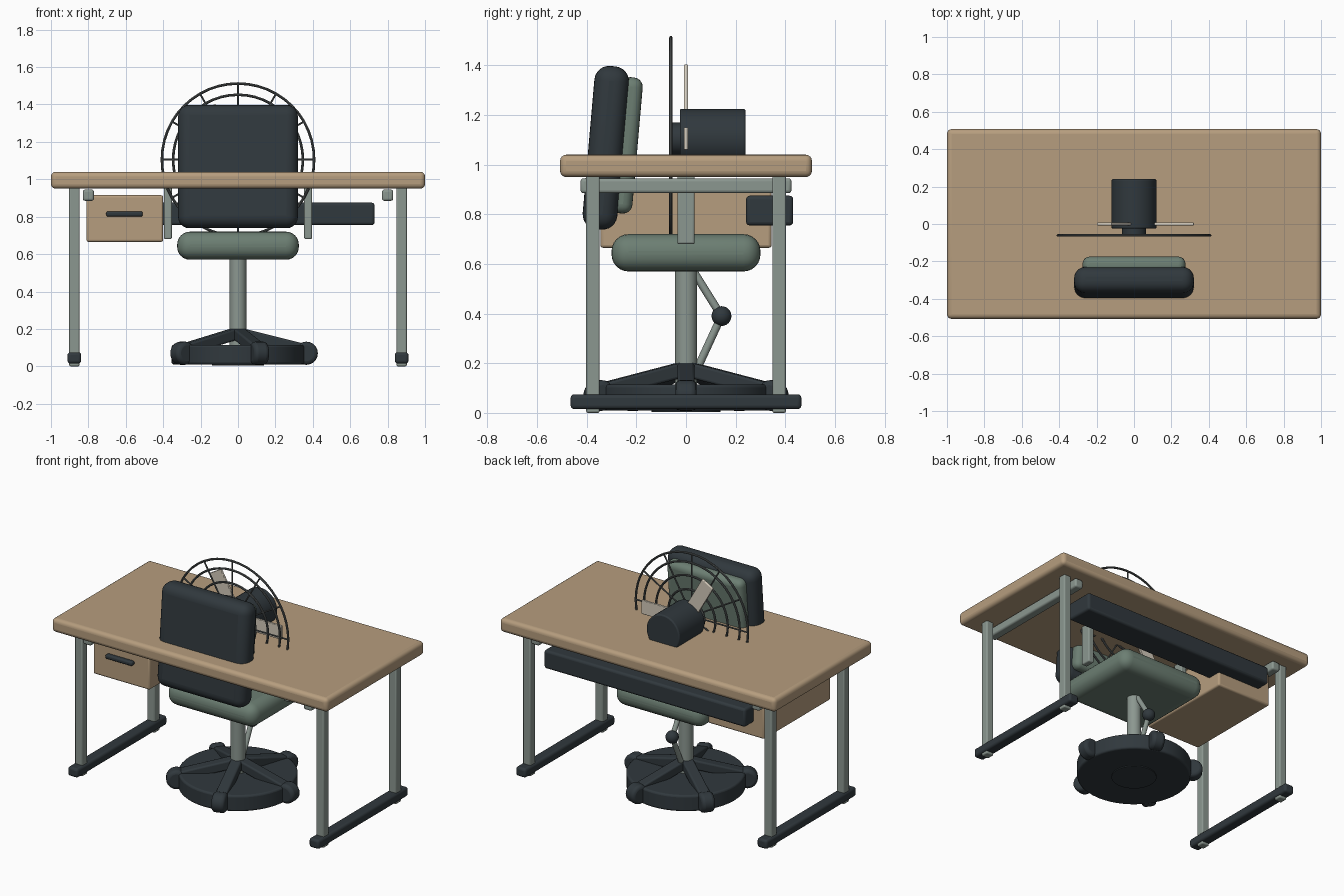
import bpy
from math import radians, pi, cos, sin
from mathutils import Vector

if "Cube" in bpy.data.objects:
    bpy.data.objects.remove(bpy.data.objects["Cube"])


def material(name, rgb):
    m = bpy.data.materials.new(name)
    m.diffuse_color = (*rgb, 1)
    m.use_nodes = True
    m.node_tree.nodes["Principled BSDF"].inputs["Base Color"].default_value = m.diffuse_color
    return m


WOOD = material("wood", (0.47, 0.34, 0.21))
DARK = material("charcoal", (0.03, 0.04, 0.047))
GREEN = material("green_fabric", (0.15, 0.21, 0.17))
METAL = material("grey_metal", (0.26, 0.31, 0.28))
WIRE = material("dark_wire", (0.09, 0.1, 0.1))
IVORY = material("ivory", (0.66, 0.6, 0.5))


def finish(name, mat, bevel=0, segments=3):
    ob = bpy.context.object
    ob.name = name
    ob.data.materials.append(mat)
    bpy.ops.object.transform_apply(location=False, rotation=False, scale=True)
    if bevel:
        mod = ob.modifiers.new("bevel", "BEVEL")
        mod.width, mod.segments = bevel, segments
        mod.limit_method = "ANGLE"
    bpy.ops.object.shade_smooth_by_angle(angle=radians(35))
    return ob


def box(name, mat, loc, size, bevel=0.008, rot=(0, 0, 0), segments=3):
    bpy.ops.mesh.primitive_cube_add(size=1, location=loc, rotation=rot)
    bpy.context.object.scale = size
    return finish(name, mat, bevel, segments)


def rod(name, mat, a, b, r, bevel=0, sides=32):
    a, b = Vector(a), Vector(b)
    bpy.ops.mesh.primitive_cylinder_add(vertices=sides, radius=r, depth=(b - a).length, location=(a + b) / 2)
    bpy.context.object.rotation_euler = (b - a).to_track_quat("Z", "Y").to_euler()
    return finish(name, mat, bevel)


# Desk
box("desk_top", WOOD, (0, 0, 0.995), (2, 1.015, 0.09), 0.025, segments=4)
for s, side in ((-1, "left"), (1, "right")):
    for y, end in ((-0.375, "front"), (0.375, "back")):
        box(f"{side}_{end}_leg", METAL, (s * 0.875, y, 0.48), (0.055, 0.055, 0.96))
    box(f"{side}_foot_bar", DARK, (s * 0.875, 0, 0.045), (0.073, 0.93, 0.06), 0.015)
    box(f"{side}_top_rail", METAL, (s * 0.80, 0, 0.915), (0.06, 0.85, 0.06), 0.012)
box("drawer_box", WOOD, (-0.605, 0, 0.79), (0.41, 0.69, 0.25), 0.012)
box("drawer_handle", DARK, (-0.607, -0.355, 0.815), (0.195, 0.035, 0.028), 0.01)
box("cable_tray", DARK, (0, 0.337, 0.815), (1.46, 0.19, 0.12), 0.015)

# Chair seat, back and arms
tilt = (radians(-5), 0, 0)
box("seat", GREEN, (0, 0, 0.645), (0.65, 0.6, 0.15), 0.068, segments=6)
box("backrest_shell", DARK, (0, -0.323, 1.068), (0.64, 0.14, 0.66), 0.06, tilt, 6)
box("backrest_pad", GREEN, (0, -0.24, 1.078), (0.55, 0.09, 0.55), 0.038, tilt, 5)
for s, side in ((-1, "left"), (1, "right")):
    box(f"{side}_arm_post", METAL, (s * 0.375, 0, 0.82), (0.042, 0.07, 0.28))

# Chair base
rod("chair_column", METAL, (0, 0, 0.01), (0, 0, 0.6), 0.045)
rod("base_disc", DARK, (0, 0, 0.01), (0, 0, 0.115), 0.355, 0.012, 48)
rod("base_underside", DARK, (0, 0, 0.004), (0, 0, 0.03), 0.14)
for i in range(5):
    a = i * 2 * pi / 5
    radial, across = Vector((cos(a), sin(a), 0)), Vector((-sin(a), cos(a), 0))
    box(f"base_spoke_{i + 1}", DARK, radial * 0.195 + Vector((0, 0, 0.13)),
        (0.36, 0.07, 0.06), 0.01, (0, radians(14), a))
    c = radial * 0.365 + Vector((0, 0, 0.07))
    rod(f"caster_{i + 1}", DARK, c - across * 0.042, c + across * 0.042, 0.062, 0.02, 24)

# Jointed support arm
elbow = (0, 0.143, 0.39)
rod("upper_support_arm", METAL, elbow, (0, -0.01, 0.635), 0.016, sides=16)
rod("lower_support_arm", METAL, elbow, (0, 0, 0.08), 0.016, sides=16)
bpy.ops.mesh.primitive_uv_sphere_add(segments=24, ring_count=12, radius=0.04, location=elbow)
finish("support_elbow", DARK)

# Fan motor, hub and blades
FZ = 1.105
rod("fan_motor", DARK, (0, -0.025, FZ), (0, 0.24, FZ), 0.12, 0.008, 40)
rod("fan_hub", DARK, (0, -0.058, FZ), (0, -0.02, FZ), 0.065)
for i in range(3):
    a = i * 2 * pi / 3
    box(f"fan_blade_{i + 1}", IVORY, (0.2 * cos(a), 0, FZ + 0.2 * sin(a)),
        (0.24, 0.016, 0.09), 0.004, (0, -a, 0))

# Fan guard rings and spokes
for i, r in enumerate((0.407, 0.347, 0.26, 0.17, 0.09)):
    bpy.ops.mesh.primitive_torus_add(major_radius=r, minor_radius=0.007, major_segments=48, minor_segments=8,
                                     location=(0, -0.061, FZ), rotation=(pi / 2, 0, 0))
    finish(f"guard_ring_{i + 1}", WIRE)
for i in range(12):
    a = i * pi / 6
    rod(f"guard_spoke_{i + 1}", WIRE, (0.05 * cos(a), -0.061, FZ + 0.05 * sin(a)),
        (0.407 * cos(a), -0.061, FZ + 0.407 * sin(a)), 0.005, sides=8)
